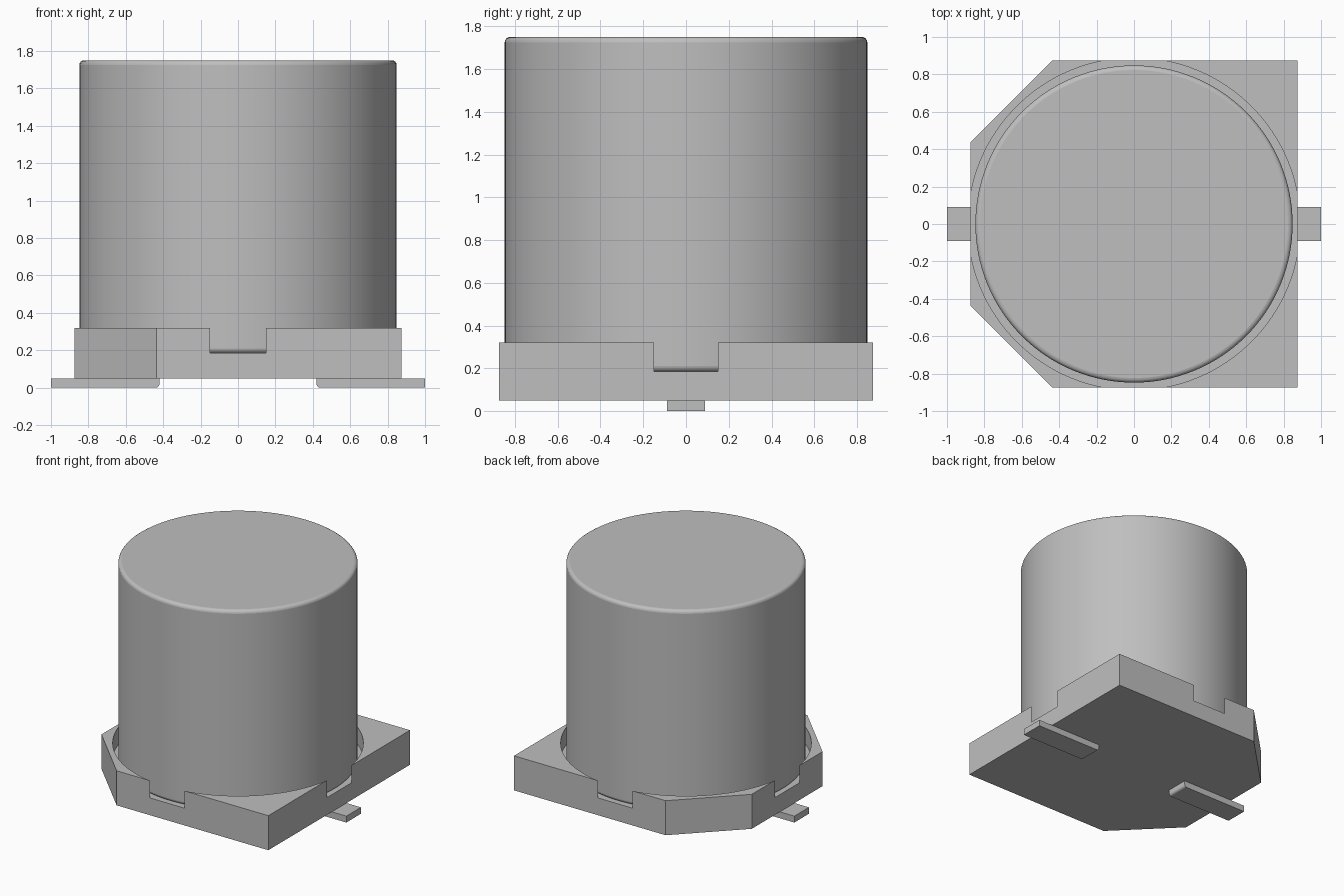
import bpy, bmesh, math

if "Cube" in bpy.data.objects:
    bpy.data.objects.remove(bpy.data.objects["Cube"], do_unlink=True)

grey = bpy.data.materials.new("plain grey")
grey.use_nodes = True
grey.diffuse_color = (0.52, 0.52, 0.52, 1)
grey.node_tree.nodes["Principled BSDF"].inputs["Base Color"].default_value = grey.diffuse_color


def prism(name, outline, start, depth):
    """Extrude a flat outline of 3D points along the depth vector."""
    bm = bmesh.new()
    face = bm.faces.new([bm.verts.new(p) for p in outline])
    moved = bmesh.ops.extrude_face_region(bm, geom=[face])["geom"]
    bmesh.ops.translate(bm, vec=depth, verts=[v for v in moved if isinstance(v, bmesh.types.BMVert)])
    bmesh.ops.translate(bm, vec=start, verts=bm.verts[:])
    bmesh.ops.recalc_face_normals(bm, faces=bm.faces[:])
    mesh = bpy.data.meshes.new(name)
    bm.to_mesh(mesh)
    bm.free()
    mesh.materials.append(grey)
    obj = bpy.data.objects.new(name, mesh)
    bpy.context.collection.objects.link(obj)
    return obj


def smooth(obj, angle=30):
    bpy.ops.object.select_all(action="DESELECT")
    obj.select_set(True)
    bpy.context.view_layer.objects.active = obj
    bpy.ops.object.shade_smooth_by_angle(angle=math.radians(angle))


def circle(radius, count=128):
    return [(radius * math.cos(2 * math.pi * i / count),
             radius * math.sin(2 * math.pi * i / count), 0) for i in range(count)]


# Base plate: square with the two corners on the -x side cut off
HALF, CUT = 0.875, 0.437
FLOOR, RIM, BOTTOM, TOP = 0.185, 0.32, 0.05, 1.75
corners = [(HALF, -HALF), (HALF, HALF), (-CUT, HALF), (-HALF, CUT),
           (-HALF, -CUT), (-CUT, -HALF)]
base = prism("base_plate", [(x, y, 0) for x, y in corners], (0, 0, BOTTOM), (0, 0, RIM - BOTTOM))

# Round recess, slightly wider than the plate so it opens a notch in each side
cutter = prism("recess_cutter", circle(0.888), (0, 0, FLOOR), (0, 0, 0.5))
cutter.hide_render = True
cutter.hide_set(True)
recess = base.modifiers.new("recess", "BOOLEAN")
recess.operation = "DIFFERENCE"
recess.solver = "EXACT"
recess.object = cutter
smooth(base)

# Can with small rounded rims
can = prism("can", circle(0.848), (0, 0, FLOOR), (0, 0, TOP - FLOOR))
rim = can.modifiers.new("rounded_rims", "BEVEL")
rim.width = 0.025
rim.segments = 4
rim.limit_method = "ANGLE"
rim.angle_limit = math.radians(40)
smooth(can)

# Flat leads with a rounded lower inner edge
INNER, RADIUS, WIDTH = 0.42, 0.02, 0.18
side = [(1, 0), (1, BOTTOM), (INNER, BOTTOM)]
for i in range(6):
    a = math.pi / 2 * i / 5
    side.append((INNER + RADIUS - RADIUS * math.cos(a), RADIUS - RADIUS * math.sin(a)))
for name, sign in (("left_lead", 1), ("right_lead", -1)):
    lead = prism(name, [(sign * x, 0, z) for x, z in side], (0, -WIDTH / 2, 0), (0, WIDTH, 0))
    smooth(lead)
